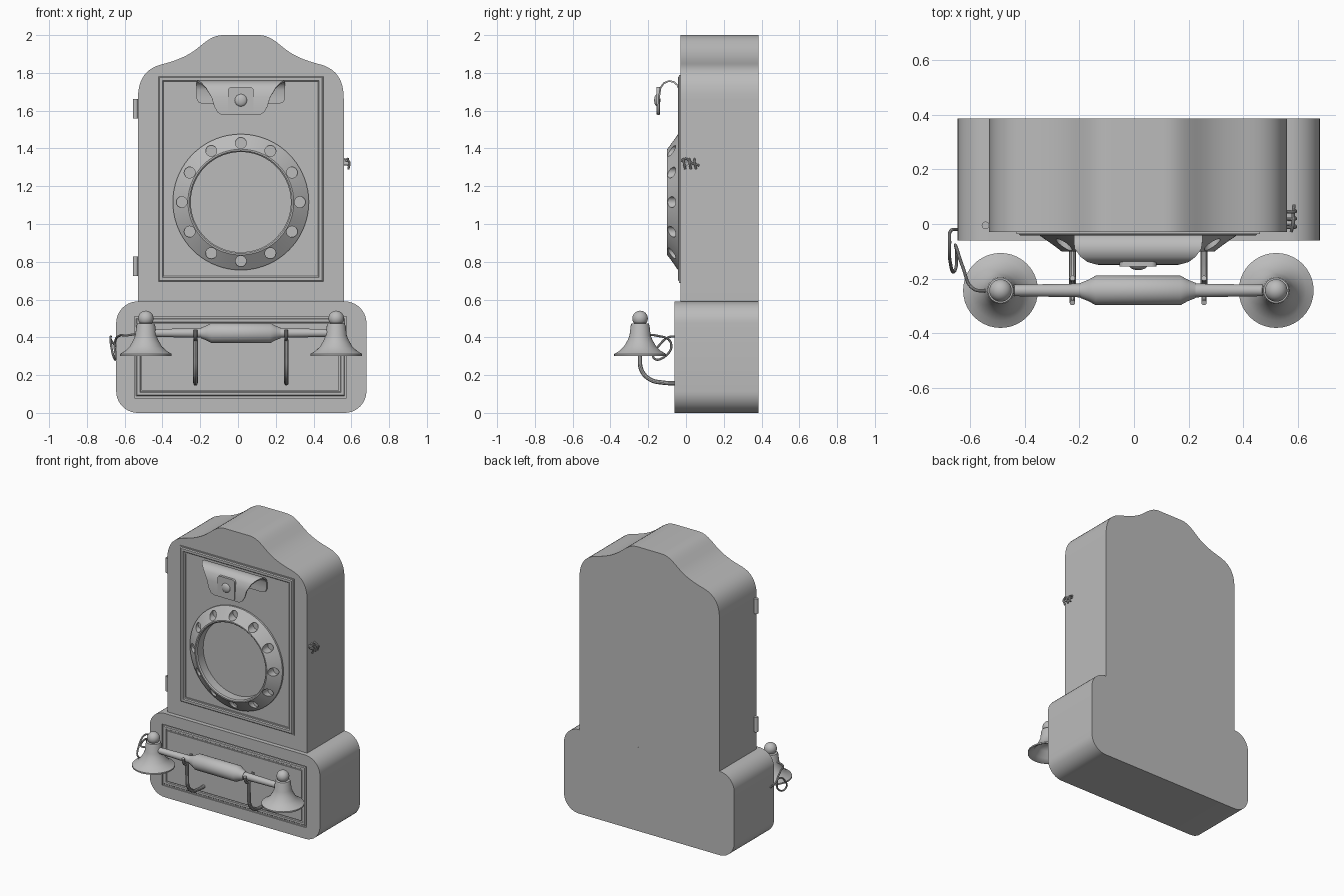
import bpy, bmesh, math
from mathutils import Vector
from mathutils.geometry import interpolate_bezier

cube = bpy.data.objects.get("Cube")
if cube:
    bpy.data.objects.remove(cube, do_unlink=True)

grey = bpy.data.materials.new("plain grey")
grey.use_nodes = True
grey.diffuse_color = (0.5, 0.5, 0.5, 1)
grey.node_tree.nodes["Principled BSDF"].inputs["Base Color"].default_value = (0.5, 0.5, 0.5, 1)

MID = 0.015      # centre line of the cabinet
BACK = 0.385
ROD_Y, ROD_Z = -0.243, 0.423


def activate(ob):
    bpy.ops.object.select_all(action='DESELECT')
    ob.select_set(True)
    bpy.context.view_layer.objects.active = ob


def finish(ob):
    if not ob.data.materials:
        ob.data.materials.append(grey)
    activate(ob)
    bpy.ops.object.shade_smooth_by_angle(angle=math.radians(35))
    return ob


def loft(name, rings, caps=True, loop=False, around=True):
    """Skin a list of equal-length rings of points."""
    bm = bmesh.new()
    rows = [[bm.verts.new(p) for p in ring] for ring in rings]
    n = len(rows[0])
    pairs = list(zip(rows, rows[1:])) + ([(rows[-1], rows[0])] if loop else [])
    for a, b in pairs:
        for i in range(n if around else n - 1):
            j = (i + 1) % n
            bm.faces.new((a[i], a[j], b[j], b[i]))
    if caps and not loop:
        bm.faces.new(rows[0])
        bm.faces.new(rows[-1])
    bmesh.ops.recalc_face_normals(bm, faces=bm.faces)
    mesh = bpy.data.meshes.new(name)
    bm.to_mesh(mesh)
    bm.free()
    ob = bpy.data.objects.new(name, mesh)
    bpy.context.collection.objects.link(ob)
    return finish(ob)


def prism(name, outline, y0, y1):
    return loft(name, [[(x, y, z) for x, z in outline] for y in (y0, y1)])


def lathe(name, profile, centre, axis='z', loop=False, sides=40):
    """Turn (radius, height) points about an axis through centre."""
    rings = []
    for r, h in profile:
        ring = []
        for k in range(sides):
            a = math.tau * k / sides
            c, s = r * math.cos(a), r * math.sin(a)
            p = {'x': (h, c, s), 'y': (c, h, s), 'z': (c, s, h)}[axis]
            ring.append(Vector(centre) + Vector(p))
        rings.append(ring)
    return loft(name, rings, loop=loop)


def frame(name, x0, x1, z0, z1, profile):
    """Rectangular moulding from (inset, y) points."""
    return loft(name, [[(x0 + d, y, z0 + d), (x1 - d, y, z0 + d),
                        (x1 - d, y, z1 - d), (x0 + d, y, z1 - d)]
                       for d, y in profile], loop=True)


def rounded(x0, x1, z0, z1, r, steps=10):
    pts = []
    corners = [(x1 - r, z1 - r), (x0 + r, z1 - r), (x0 + r, z0 + r), (x1 - r, z0 + r)]
    for q, (cx, cz) in enumerate(corners):
        for k in range(steps + 1):
            a = (q + k / steps) * math.pi / 2
            pts.append((cx + r * math.cos(a), cz + r * math.sin(a)))
    return pts


def ball(name, centre, r, squash=1):
    bpy.ops.mesh.primitive_uv_sphere_add(segments=28, ring_count=16, radius=r, location=centre)
    ob = bpy.context.object
    ob.name = name
    ob.scale.y = squash
    return finish(ob)


def tube(name, points, r):
    """Round wire through the points."""
    cu = bpy.data.curves.new(name, 'CURVE')
    cu.dimensions = '3D'
    cu.bevel_depth = r
    cu.bevel_resolution = 3
    cu.resolution_u = 8
    cu.use_fill_caps = True
    sp = cu.splines.new('BEZIER')
    sp.bezier_points.add(len(points) - 1)
    for bp, p in zip(sp.bezier_points, points):
        bp.co = p
        bp.handle_left_type = bp.handle_right_type = 'AUTO'
    ob = bpy.data.objects.new(name, cu)
    bpy.context.collection.objects.link(ob)
    activate(ob)
    bpy.ops.object.convert(target='MESH')
    return finish(bpy.context.object)


def cut(ob, cutter):
    mod = ob.modifiers.new("cut", 'BOOLEAN')
    mod.operation = 'DIFFERENCE'
    mod.solver = 'EXACT'
    mod.object = cutter
    activate(ob)
    bpy.ops.object.modifier_apply(modifier=mod.name)
    bpy.data.objects.remove(cutter, do_unlink=True)


# Upper case with the crested top
bends = [[(0.545, 1.66), (0.545, 1.76), (0.51, 1.82), (0.42, 1.845)],
         [(0.42, 1.845), (0.34, 1.865), (0.28, 1.89), (0.23, 1.93)],
         [(0.23, 1.93), (0.18, 1.97), (0.15, 2.0), (0.09, 2.0)]]
half = [Vector((0.545, 0.59))]
for b in bends:
    pts = interpolate_bezier(*[Vector((x, z, 0)) for x, z in b], 12)
    half += [p.to_2d() for p in pts[(1 if b is not bends[0] else 0):]]
outline = [(MID + p.x, p.y) for p in half] + [(MID - p.x, p.y) for p in reversed(half)]
prism("upper_case", outline, -0.03, BACK)

# Base box with a grooved border
base = prism("base_box", rounded(-0.645, 0.68, 0, 0.59, 0.115), -0.06, BACK)
cut(base, frame("groove_cutter", -0.548, 0.574, 0.08, 0.51,
                [(0, -0.08), (0, -0.052), (0.009, -0.052), (0.014, -0.058), (0.028, -0.058),
                 (0.032, -0.052), (0.038, -0.052), (0.038, -0.08)]))
finish(base)

# Door moulding
frame("door_moulding", -0.43, 0.46, 0.688, 1.79,
      [(0, -0.028), (0, -0.036), (0.008, -0.036), (0.014, -0.042), (0.03, -0.042),
       (0.036, -0.036), (0.045, -0.036), (0.045, -0.028)])

# Dial ring with finger holes
DIAL_Z = 1.116
dial = lathe("dial_ring", [(0.36, -0.028), (0.36, -0.042), (0.28, -0.1), (0.272, -0.1),
                           (0.265, -0.093), (0.265, -0.028)],
             (MID, 0, DIAL_Z), 'y', loop=True, sides=72)
for k in range(12):
    a = math.tau * k / 12
    spot = (MID + 0.313 * math.cos(a), 0, DIAL_Z + 0.313 * math.sin(a))
    cut(dial, lathe("hole_cutter", [(0.029, -0.2), (0.029, -0.036)], spot, 'y', sides=24))
finish(dial)

# Bent sheet mouthpiece: (y, z, half width) along the bend
bend = [(-0.035, 1.635, 0.2), (-0.035, 1.645, 0.225), (-0.035, 1.665, 0.235),
        (-0.035, 1.71, 0.235), (-0.045, 1.735, 0.235), (-0.065, 1.752, 0.235),
        (-0.09, 1.757, 0.232), (-0.118, 1.745, 0.21), (-0.135, 1.72, 0.185),
        (-0.143, 1.67, 0.155), (-0.146, 1.62, 0.14), (-0.146, 1.59, 0.122),
        (-0.146, 1.577, 0.1)]
sheet = loft("bent_sheet", [[(MID - w, y, z), (MID + w, y, z)] for y, z, w in bend],
             caps=False, around=False)
solid = sheet.modifiers.new("thickness", 'SOLIDIFY')
solid.thickness = 0.009
solid.offset = 0
activate(sheet)
bpy.ops.object.modifier_apply(modifier=solid.name)
finish(sheet)
prism("sheet_plate", rounded(MID - 0.068, MID + 0.068, 1.58, 1.725, 0.02, 4), -0.155, -0.138)
ball("sheet_knob", (MID, -0.152, 1.655), 0.033, 0.5)

# Handset: rod and grip
lathe("handset_rod", [(0.02, -0.49), (0.025, -0.2), (0.025, 0.23), (0.02, 0.52)],
      (0, ROD_Y, ROD_Z), 'x', sides=24)
lathe("handset_grip", [(0.028, -0.21), (0.04, -0.18), (0.054, -0.155), (0.054, 0.155),
                       (0.04, 0.18), (0.028, 0.21)],
      (MID, ROD_Y, ROD_Z), 'x', sides=32)

# Flared cups with ball tops, and cradle hooks
cup = [(0.03, 0.475), (0.046, 0.472), (0.05, 0.46), (0.056, 0.41), (0.066, 0.385), (0.085, 0.352),
       (0.11, 0.328), (0.137, 0.312), (0.137, 0.302), (0.126, 0.304), (0.1, 0.322),
       (0.07, 0.36), (0.04, 0.38)]
for side, cx, hx in (("right", -0.488, -0.225), ("left", 0.52, 0.256)):
    lathe(side + "_cup", cup, (cx, ROD_Y, 0))
    ball(side + "_cup_ball", (cx, ROD_Y, 0.5), 0.041)
    tube(side + "_cradle_arm", [(hx, -0.05, 0.157), (hx, -0.12, 0.16), (hx, -0.19, 0.177),
                                (hx, -0.235, 0.225), (hx, -0.244, 0.3), (hx, -0.245, 0.388)], 0.012)
    tube(side + "_cradle_fork", [(hx, -0.198, 0.44), (hx, -0.21, 0.4), (hx, -0.243, 0.388),
                                 (hx, -0.276, 0.4), (hx, -0.288, 0.44)], 0.01)

# Looped cord from the right cup to the base
tube("cord", [(-0.53, -0.245, 0.42), (-0.59, -0.235, 0.41), (-0.625, -0.16, 0.41),
              (-0.652, -0.08, 0.37), (-0.648, -0.11, 0.3), (-0.655, -0.17, 0.29),
              (-0.672, -0.14, 0.36), (-0.674, -0.07, 0.405), (-0.67, -0.025, 0.38),
              (-0.64, -0.02, 0.35)], 0.006)

# Hinges
for name, z in (("upper_hinge", 1.61), ("lower_hinge", 0.777)):
    lathe(name, [(0.014, -0.052), (0.014, 0.052)], (-0.543, -0.005, z), 'z', sides=16)

# Side latch: hook bar, two staples and a pin
tube("latch_bar", [(0.575, -0.028, 1.335), (0.582, 0, 1.345), (0.582, 0.035, 1.32),
                   (0.585, 0.07, 1.31)], 0.006)
for i, y in enumerate((-0.012, 0.018, 0.045)):
    tube("latch_staple_%d" % (i + 1), [(0.555, y, 1.345), (0.588, y, 1.33),
                                       (0.584, y + 0.008, 1.29)], 0.006)
lathe("latch_pin", [(0.01, 0), (0.01, 0.03)], (0.555, 0.005, 1.32), 'x', sides=12)
